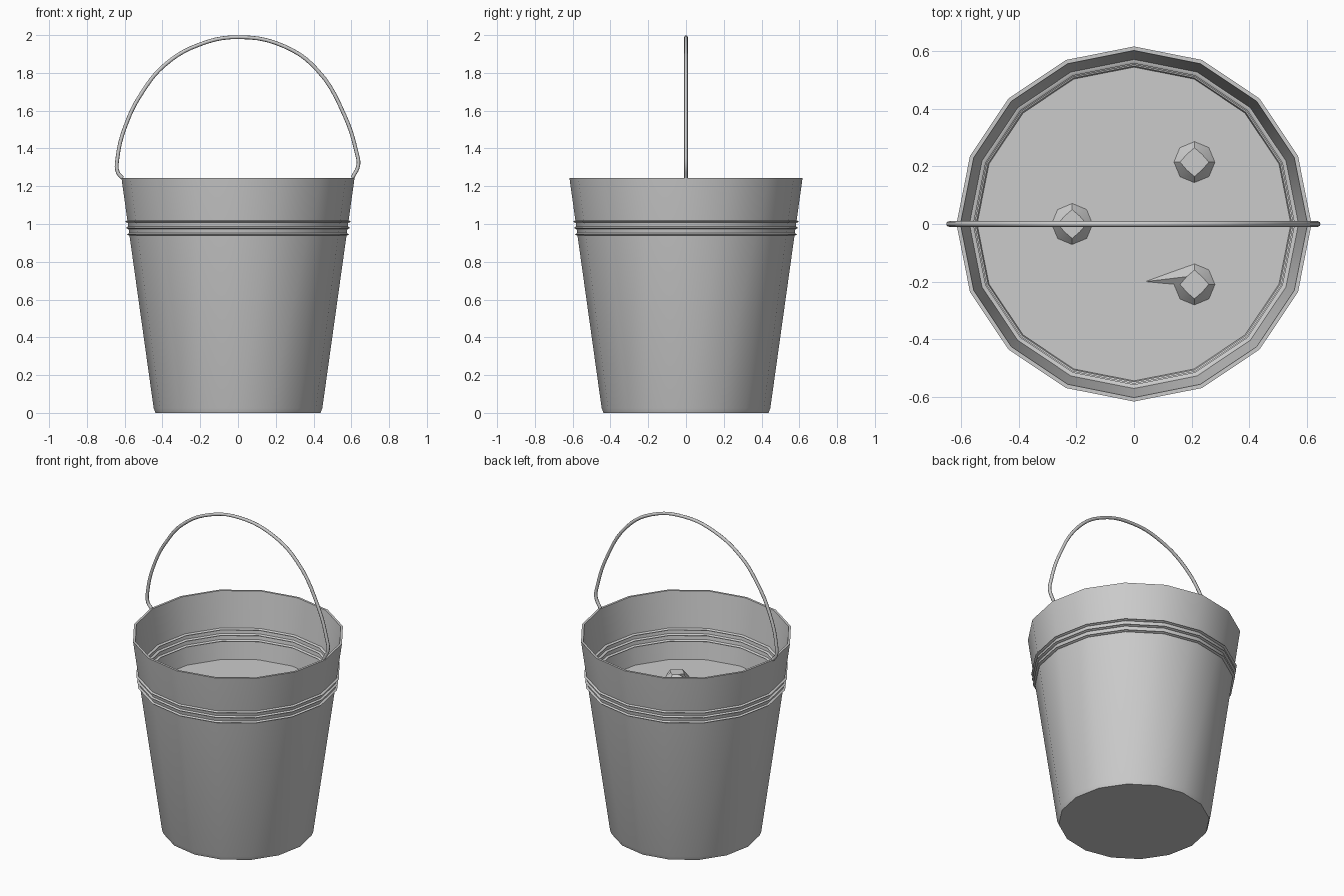
import bpy, bmesh, math

if "Cube" in bpy.data.objects:
    bpy.data.objects.remove(bpy.data.objects["Cube"])

SIDES = 16


def make_object(name, bm, smooth=True):
    bmesh.ops.recalc_face_normals(bm, faces=bm.faces)
    mesh = bpy.data.meshes.new(name)
    bm.to_mesh(mesh)
    bm.free()
    ob = bpy.data.objects.new(name, mesh)
    bpy.context.collection.objects.link(ob)
    bpy.ops.object.select_all(action='DESELECT')
    bpy.context.view_layer.objects.active = ob
    ob.select_set(True)
    if smooth:
        bpy.ops.object.shade_smooth_by_angle(angle=math.radians(35))
    return ob


def lathe(name, profile, closed=False, caps=False):
    """Spin an (r, z) profile around z with SIDES flat sides."""
    bm = bmesh.new()
    rings = []
    for r, z in profile:
        rings.append([bm.verts.new((r * math.cos(a), r * math.sin(a), z))
                      for a in (2 * math.pi * i / SIDES for i in range(SIDES))])
    pairs = list(zip(rings, rings[1:]))
    if closed:
        pairs.append((rings[-1], rings[0]))
    for lo, hi in pairs:
        for i in range(SIDES):
            j = (i + 1) % SIDES
            bm.faces.new((lo[i], lo[j], hi[j], hi[i]))
    if caps:
        bm.faces.new(rings[0])
        bm.faces.new(rings[-1])
    return make_object(name, bm)


def wall_radius(z):
    return 0.443 + (0.617 - 0.443) * z / 1.243


# tapered bucket: outside, rim, inside down to the inner floor
lathe("bucket_body", [(0.437, 0.0), (wall_radius(0.025), 0.025), (0.617, 1.243),
                      (0.603, 1.243), (wall_radius(0.03) - 0.014, 0.03)], caps=True)

# three thin bands running through the wall
for n, z in enumerate((0.945, 0.98, 1.013)):
    r = wall_radius(z) - 0.007
    band = [(r + 0.02 * math.cos(a), z + 0.007 * math.sin(a))
            for a in (math.pi * k / 3 for k in range(6))]
    lathe(f"band_{n + 1}", band, closed=True)

# water surface
bm = bmesh.new()
bmesh.ops.create_circle(bm, cap_ends=True, segments=SIDES, radius=wall_radius(0.83) - 0.008)
for v in bm.verts:
    # keep a corner on the x axis, like the bucket
    v.co.z = 0.83
make_object("water", bm, smooth=False)


# bubbles on the water: eight-sided base, four-cornered top
def bubble(name, x, y, pulled=False):
    bm = bmesh.new()
    base, top = [], []
    for i in range(8):
        a = math.pi * i / 4
        base.append(bm.verts.new((x + 0.072 * math.cos(a), y + 0.072 * math.sin(a), 0.829)))
        r = 0.05 if i % 2 == 0 else 0.038
        top.append(bm.verts.new((x + r * math.cos(a), y + r * math.sin(a), 0.865)))
    for i in range(8):
        j = (i + 1) % 8
        bm.faces.new((base[i], base[j], top[j], top[i]))
    bm.faces.new(top)
    if pulled:
        base[3].co = (0.04, -0.2, 0.831)
    make_object(name, bm)


bubble("bubble_1", 0.21, 0.215)
bubble("bubble_2", -0.215, 0.0)
bubble("bubble_3", 0.21, -0.21, pulled=True)

# wire handle
path = [(-0.612, 1.243), (-0.637, 1.275), (-0.638, 1.35), (-0.588, 1.54), (-0.505, 1.70),
        (-0.39, 1.84), (-0.204, 1.95), (0.008, 1.989), (0.246, 1.94), (0.42, 1.815),
        (0.563, 1.577), (0.627, 1.381), (0.637, 1.312), (0.606, 1.245)]
cu = bpy.data.curves.new("handle", 'CURVE')
cu.dimensions = '3D'
cu.bevel_depth = 0.010
cu.bevel_resolution = 2
cu.resolution_u = 5
cu.use_fill_caps = True
sp = cu.splines.new('BEZIER')
sp.bezier_points.add(len(path) - 1)
for p, (x, z) in zip(sp.bezier_points, path):
    p.co = (x, 0, z)
    p.handle_left_type = p.handle_right_type = 'AUTO'
handle = bpy.data.objects.new("handle", cu)
bpy.context.collection.objects.link(handle)
bpy.ops.object.select_all(action='DESELECT')
bpy.context.view_layer.objects.active = handle
handle.select_set(True)
bpy.ops.object.convert(target='MESH')
bpy.ops.object.shade_smooth_by_angle(angle=math.radians(50))
